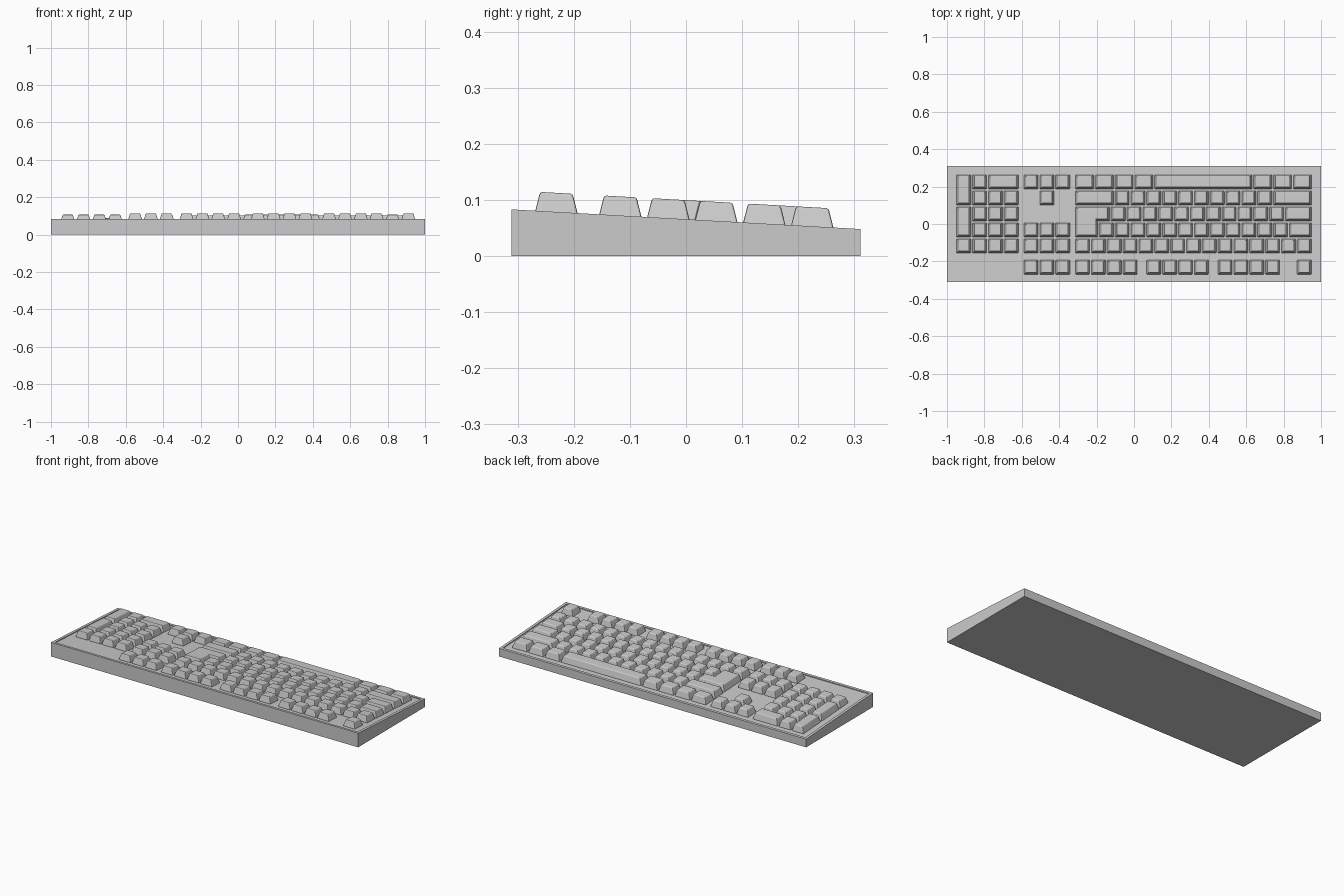
import bpy, bmesh, math
from mathutils import Matrix

if "Cube" in bpy.data.objects:
    bpy.data.objects.remove(bpy.data.objects["Cube"])

U = 0.0847                      # key pitch
X0 = 0.953                      # layout starts at the right and runs left
ROWS = [-0.231, -0.117, -0.0315, 0.054, 0.1395, 0.225]
FRONT_Z, BACK_Z, HALF_Y = 0.083, 0.048, 0.311
SLOPE = (BACK_Z - FRONT_Z) / (2 * HALF_Y)
MID_Z = (FRONT_Z + BACK_Z) / 2
RECESS, KEY_H, GAP = 0.005, 0.034, 0.0035


def deck(y):
    return MID_Z + SLOPE * y


def finish(bm, name):
    bmesh.ops.recalc_face_normals(bm, faces=bm.faces)
    me = bpy.data.meshes.new(name)
    bm.to_mesh(me)
    bm.free()
    ob = bpy.data.objects.new(name, me)
    bpy.context.collection.objects.link(ob)
    return ob


def inset(pts, dx, dy):
    """Inset a counter-clockwise right-angled outline."""
    out = []
    n = len(pts)
    for i, p in enumerate(pts):
        x, y = p
        for a, b in ((pts[i - 1], p), (p, pts[(i + 1) % n])):
            ex, ey = b[0] - a[0], b[1] - a[1]
            if abs(ex) > abs(ey):
                y += math.copysign(dy, ex)
            else:
                x -= math.copysign(dx, ey)
        out.append((x, y))
    return out


def keycap(bm, pts):
    # tapered skirt, then a soft shoulder up to the flat top
    levels = [(0, 0, -RECESS), (0.0105, 0.0085, KEY_H - 0.005),
              (0.0125, 0.0105, KEY_H - 0.0015), (0.0155, 0.0135, KEY_H)]
    rings = []
    for dx, dy, h in levels:
        rings.append([bm.verts.new((x, y, deck(y) + h))
                      for x, y in inset(pts, GAP + dx, GAP + dy)])
    for lo, hi in zip(rings, rings[1:]):
        n = len(lo)
        for i in range(n):
            j = (i + 1) % n
            bm.faces.new((lo[i], lo[j], hi[j], hi[i]))
    bm.faces.new(rings[0][::-1])
    bm.faces.new(rings[-1])


def key_rect(bm, start, width, row, rows=1):
    xr, xl = X0 - start * U, X0 - (start + width) * U
    y0, y1 = ROWS[row] - U / 2, ROWS[row + rows - 1] + U / 2
    keycap(bm, [(xl, y0), (xr, y0), (xr, y1), (xl, y1)])


def key_object(name, keys):
    bm = bmesh.new()
    for k in keys:
        key_rect(bm, *k)
    return round_keys(finish(bm, name))


def round_keys(ob):
    m = ob.modifiers.new("soft_corners", 'BEVEL')
    m.width, m.segments = 0.003, 2
    m.limit_method, m.angle_limit = 'ANGLE', math.radians(50)
    return ob


def run(start, widths, row):
    keys = []
    for w in widths:
        keys.append((start, w, row))
        start += w
    return keys


# Wedge case with a shallow recessed deck
bm = bmesh.new()
bmesh.ops.create_cube(bm, size=1)
for v in bm.verts:
    y = math.copysign(HALF_Y, v.co.y)
    v.co = (math.copysign(1, v.co.x), y, deck(y) if v.co.z > 0 else 0)
bm.normal_update()
top = max(bm.faces, key=lambda f: f.normal.z)
bmesh.ops.inset_region(bm, faces=[top], thickness=0.022)
well = bmesh.ops.extrude_discrete_faces(bm, faces=[top])["faces"][0]
bmesh.ops.translate(bm, verts=well.verts, vec=(0, 0, -RECESS))
finish(bm, "case")

# Key blocks
key_object("function_keys", run(0, [1], 0) + run(2, [1] * 4, 0)
           + run(6.5, [1] * 4, 0) + run(11, [1] * 4, 0))
key_object("main_keys", run(0, [1] * 15, 1) + run(0, [1.5] + [1] * 12, 2)
           + run(0, [1.75] + [1] * 11, 3) + run(0, [2.5] + [1] * 10 + [2.5], 4)
           + run(0, [1.25] * 3, 5) + run(10, [1.25] * 4, 5))
key_object("space_bar", [(3.75, 6.25, 5)])
key_object("navigation_keys", [k for r in (0, 1, 2) for k in run(15.25, [1] * 3, r)])
key_object("arrow_keys", run(15.25, [1] * 3, 5) + [(16.25, 1, 4)])
key_object("number_pad_keys", run(18.5, [1] * 4, 1)
           + [k for r in (2, 3, 4) for k in run(18.5, [1] * 3, r)]
           + run(18.5, [2, 1], 5) + [(21.5, 1, 2, 2), (21.5, 1, 4, 2)])

# L-shaped enter key
bm = bmesh.new()
xl, xm, xr = (X0 - k * U for k in (15, 13.5, 12.75))
ya, yb, yc = ROWS[2] - U / 2, ROWS[3] - U / 2, ROWS[3] + U / 2
keycap(bm, [(xl, ya), (xm, ya), (xm, yb), (xr, yb), (xr, yc), (xl, yc)])
round_keys(finish(bm, "enter_key"))
